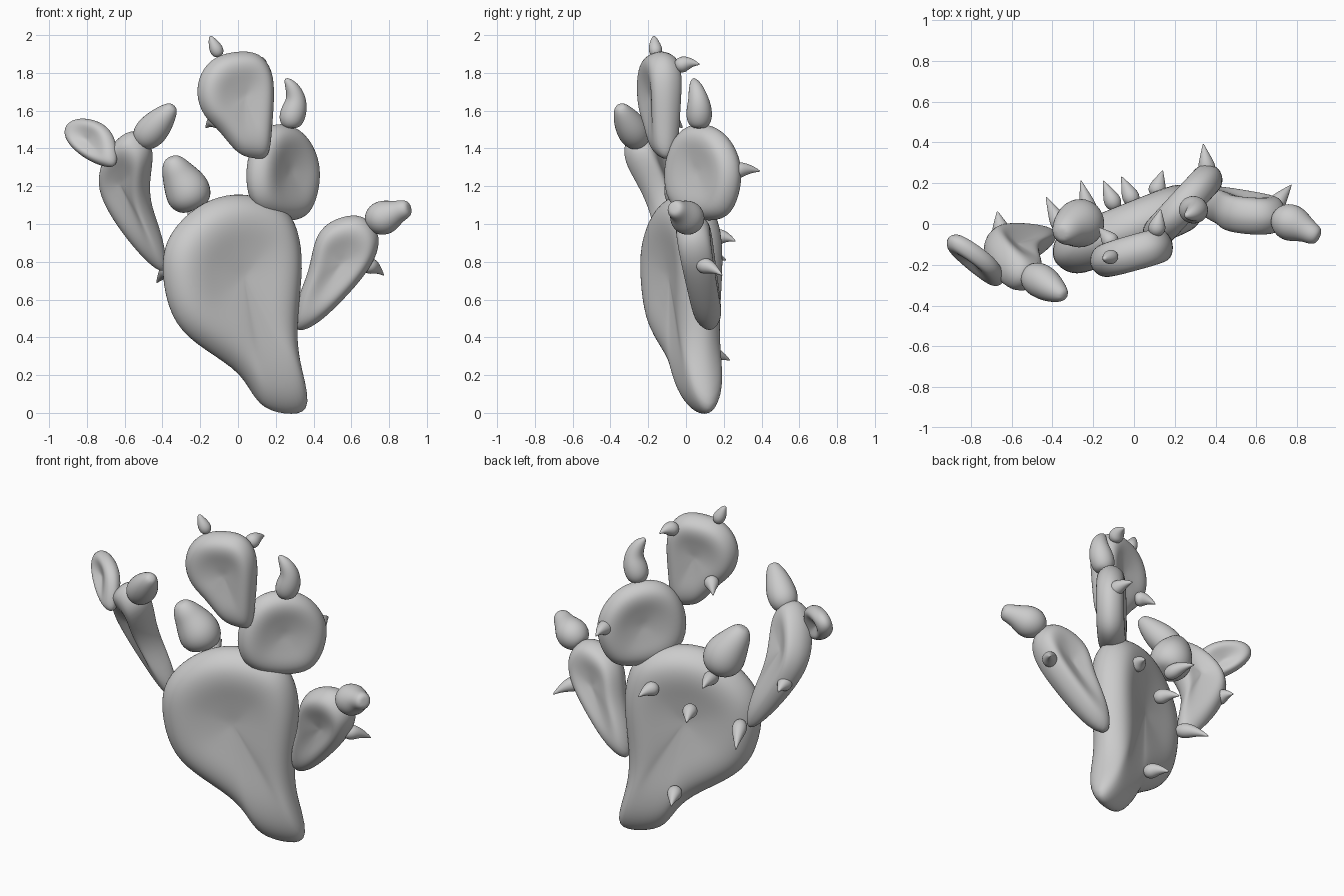
import bpy
import bmesh
from math import cos, sin, tau
from mathutils import Vector

default_cube = bpy.data.objects.get("Cube")
if default_cube:
    bpy.data.objects.remove(default_cube, do_unlink=True)

# One plain grey material for the whole plant
grey = bpy.data.materials.new("soft grey")
grey.use_nodes = True
tone = (0.6, 0.6, 0.6, 1)
grey.diffuse_color = tone
grey.node_tree.nodes["Principled BSDF"].inputs["Base Color"].default_value = tone


def loft(name, rings, first_pole, last_pole):
    """Skin matching rings, close both ends with a pole and smooth the result."""
    bm = bmesh.new()
    loops = [[bm.verts.new(point) for point in ring] for ring in rings]
    count = len(loops[0])
    for lower, upper in zip(loops, loops[1:]):
        for i in range(count):
            j = (i + 1) % count
            bm.faces.new((lower[i], lower[j], upper[j], upper[i]))
    for pole, loop in ((first_pole, loops[0]), (last_pole, loops[-1])):
        tip = bm.verts.new(pole)
        for i in range(count):
            bm.faces.new((tip, loop[i], loop[(i + 1) % count]))
    bmesh.ops.recalc_face_normals(bm, faces=bm.faces)
    for face in bm.faces:
        face.smooth = True
    mesh = bpy.data.meshes.new(name)
    bm.to_mesh(mesh)
    bm.free()
    mesh.materials.append(grey)
    obj = bpy.data.objects.new(name, mesh)
    bpy.context.collection.objects.link(obj)
    subdivision = obj.modifiers.new("rounding", "SUBSURF")
    subdivision.levels = subdivision.render_levels = 2


# Half section of a pad: outline scale and share of the half thickness
RIM = [(0.15, 1.0), (0.4, 1.0), (0.63, 1.03), (0.83, 0.95), (0.96, 0.56), (1.03, 0.0)]


def pad(name, outline, centre, slope_x, slope_z, half, narrow=1.0, taper=0.0, dip=0.5):
    """Dished leaf pad: a front outline on a sloping plane, thinner toward its foot."""
    cx, cy, cz = centre
    normal = Vector((-slope_x, 1, -slope_z)).normalized()
    middle = Vector(centre)
    section = [(s, -t) for s, t in RIM] + [(s, t) for s, t in RIM[-2::-1]]
    rings = []
    for scale, offset in section:
        depth = half * offset * (1 - dip * max(0, 0.63 - scale))
        ring = []
        for x, z in outline:
            dx, dz = (x - cx) * scale * narrow, (z - cz) * scale
            plane = Vector((dx, slope_x * dx + slope_z * dz, dz))
            ring.append(middle + plane + normal * depth * (1 + taper * dz))
        rings.append(ring)
    dish = normal * half * (1 - dip * 0.6)
    loft(name, rings, middle - dish, middle + dish)


def stem(name, path, sides=8):
    """Round bud or spine through (x, y, z, radius) stations."""
    points = [Vector(p[:3]) for p in path]
    rings = []
    for i, station in enumerate(path):
        along = points[min(i + 1, len(points) - 1)] - points[max(i - 1, 0)]
        turn = Vector((0, 0, 1)).rotation_difference(along)
        radius = station[3] * 1.08
        rings.append([points[i] + turn @ Vector((cos(tau * k / sides) * radius,
                                                 sin(tau * k / sides) * radius, 0))
                      for k in range(sides)])
    start = points[0] - (points[1] - points[0]) * 0.15
    end = points[-1] + (points[-1] - points[-2]) * 0.15
    loft(name, rings, start, end)


def thorn(name, base, tip, radius=0.051):
    """Short thorn with a swollen foot, arching a little toward its tip."""
    a, b = Vector(base), Vector(tip)
    stations = []
    for t, r in ((-0.2, 0.7), (0.1, 1), (0.4, 0.75), (0.75, 0.35), (1, 0.08)):
        p = a.lerp(b, t) + Vector((0, 0, 0.012 * sin(t * tau / 2)))
        stations.append((*p, r * radius))
    stem(name, stations, 6)


# Main pad, tapering to the foot
pad("main_pad", [(.13, .02), (.29, -.01), (.39, .02), (.31, .27), (.3, .48), (.34, .78),
                 (.31, .98), (.24, 1.1), (.06, 1.16), (-.1, 1.15), (-.25, 1.07),
                 (-.38, .92), (-.4, .74), (-.35, .5), (-.23, .37), (-.01, .24), (.07, .13)],
    (0, -.015, .72), .4, 0, .118, taper=.2)

# Upper pads
pad("middle_pad", [(.05, 1.13), (.05, 1.35), (.12, 1.5), (.22, 1.54), (.34, 1.5),
                   (.42, 1.36), (.43, 1.22), (.39, 1.07), (.32, 1.01), (.15, 1.03)],
    (.24, .09, 1.28), 1.08, 0, .078, .92)
pad("top_pad", [(.09, 1.35), (.165, 1.34), (.175, 1.5), (.19, 1.68), (.18, 1.82),
                (.11, 1.91), (0, 1.915), (-.12, 1.89), (-.2, 1.8), (-.22, 1.68),
                (-.18, 1.57), (-.1, 1.5), (-.04, 1.42), (.02, 1.36)],
    (.02, -.135, 1.67), .28, 0, .08, taper=.6)

# Side arms
pad("left_arm", [(.28, .42), (.4, .45), (.55, .59), (.7, .76), (.75, .88), (.74, .97),
                 (.66, 1.05), (.55, 1.04), (.45, .99), (.4, .9), (.38, .75), (.31, .6)],
    (.55, .065, .8), -.05, -.15, .085, taper=.4)
pad("right_arm", [(-.34, .72), (-.36, .87), (-.45, 1.05), (-.47, 1.2), (-.43, 1.38),
                  (-.5, 1.46), (-.57, 1.5), (-.68, 1.43), (-.76, 1.27), (-.72, 1.12),
                  (-.6, .95), (-.46, .8)],
    (-.6, -.14, 1.23), -.55, -.43, .08, .87, taper=.8)
pad("small_round_pad", [(-.67, 1.29), (-.79, 1.33), (-.89, 1.41), (-.925, 1.49), (-.88, 1.555),
                        (-.78, 1.56), (-.69, 1.52), (-.65, 1.44), (-.64, 1.33)],
    (-.79, -.165, 1.44), -.65, .3, .045, dip=1)

# Fruit buds
stem("left_arm_bud", [(.69, .03, 1, .05), (.73, .02, 1.02, .09), (.79, 0, 1.04, .096),
                      (.845, -.03, 1.065, .06), (.885, -.055, 1.08, .052),
                      (.905, -.065, 1.085, .035)])
stem("middle_horn", [(.28, .07, 1.51, .045), (.28, .07, 1.55, .07), (.3, .07, 1.61, .07),
                     (.31, .065, 1.67, .053), (.285, .05, 1.73, .038), (.255, .04, 1.765, .014)])
stem("right_arm_bud", [(-.52, -.24, 1.43, .05), (-.49, -.26, 1.46, .085),
                       (-.44, -.29, 1.51, .088), (-.39, -.325, 1.57, .066),
                       (-.345, -.35, 1.62, .035)])
stem("main_pad_bud", [(-.23, .01, 1.08, .08), (-.25, .01, 1.13, .122), (-.275, 0, 1.2, .124),
                      (-.32, -.02, 1.27, .09), (-.34, -.04, 1.315, .07),
                      (-.355, -.05, 1.35, .04)])
stem("top_bud", [(-.1, -.16, 1.89, .025), (-.11, -.16, 1.915, .038), (-.125, -.165, 1.945, .034),
                 (-.145, -.17, 1.99, .012)])

# Thorns, mostly on the back
for part, foot, point in (
        ("top_back", (.11, -.03, 1.84), (.13, .07, 1.845)),
        ("top_low", (-.11, -.09, 1.55), (-.17, -.02, 1.51)),
        ("middle", (.36, .26, 1.28), (.34, .39, 1.28)),
        ("left_arm", (.69, .09, .78), (.77, .19, .73)),
        ("right_arm", (-.65, -.04, 1.09), (-.67, .06, 1.08)),
        ("main_side", (-.36, -.01, .76), (-.43, .13, .69)),
        ("main_high", (-.22, .06, 1.05), (-.26, .21, 1.05)),
        ("main_centre", (-.1, .1, .83), (-.15, .21, .81)),
        ("main_low", (-.01, .12, .31), (-.06, .23, .28)),
        ("main_upper", (.11, .16, .93), (.14, .26, .91))):
    thorn(part + "_thorn", foot, point)
